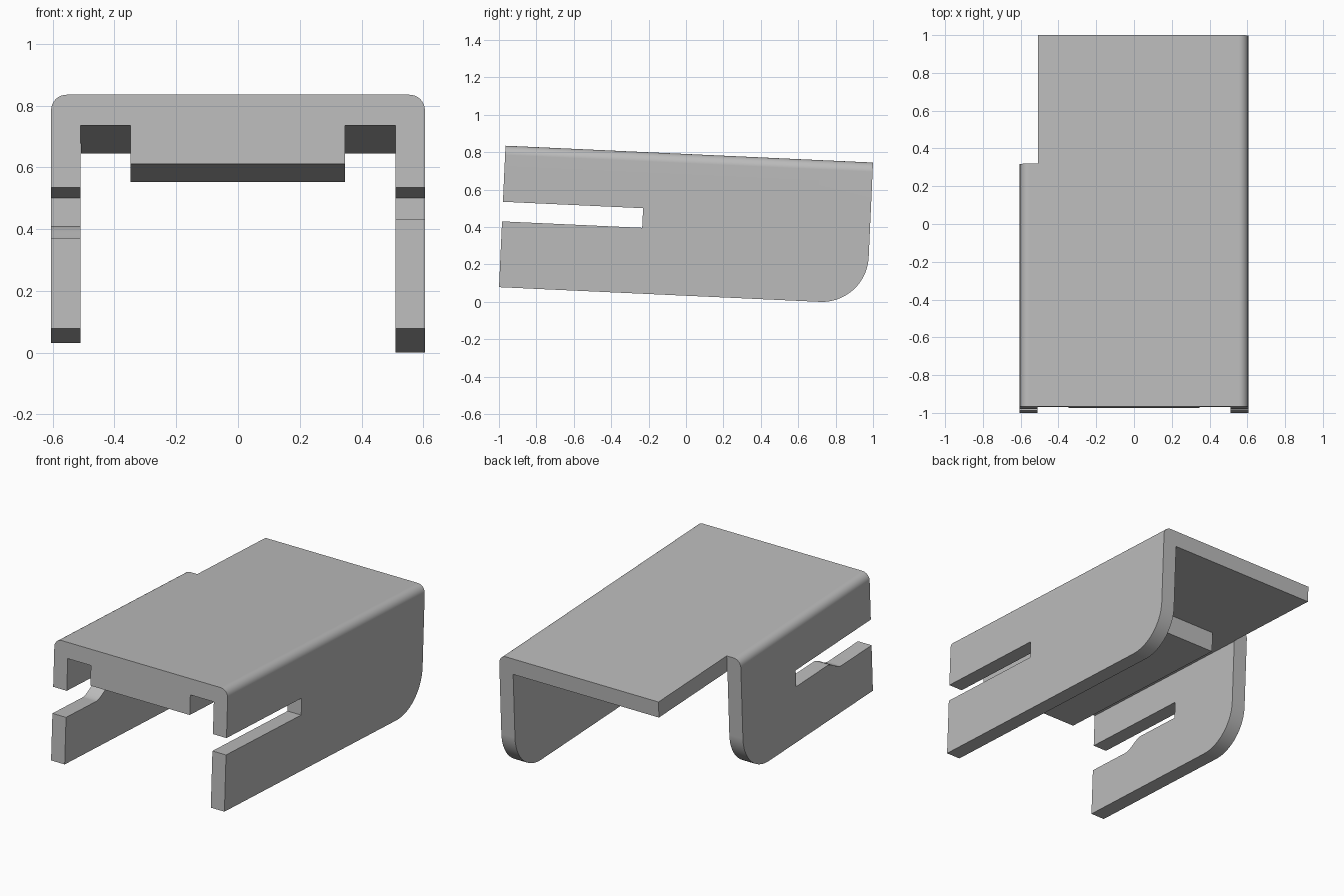
import bpy, bmesh, math
from mathutils import Vector

if "Cube" in bpy.data.objects:
    bpy.data.objects.remove(bpy.data.objects["Cube"], do_unlink=True)

# Main sizes, in the untilted frame: y runs back from the front, z down from the top
HALF, INNER, LENGTH, BOTTOM, THICK = 0.605, 0.51, 1.967, -0.757, 0.1
EDGE, CORNER, SHORT = 0.05, 0.25, 1.286
TILT = math.radians(-2.62)

grey = bpy.data.materials.new("grey")
grey.use_nodes = True
grey.diffuse_color = (0.5, 0.5, 0.5, 1)
grey.node_tree.nodes["Principled BSDF"].inputs["Base Color"].default_value = (0.5, 0.5, 0.5, 1)


def prism(name, points, offset):
    """Closed outline of 3D points, extruded along the offset."""
    bm = bmesh.new()
    face = bm.faces.new([bm.verts.new(p) for p in points])
    new = bmesh.ops.extrude_face_region(bm, geom=[face])["geom"]
    verts = [g for g in new if isinstance(g, bmesh.types.BMVert)]
    bmesh.ops.translate(bm, verts=verts, vec=Vector(offset))
    bmesh.ops.recalc_face_normals(bm, faces=bm.faces)
    mesh = bpy.data.meshes.new(name)
    bm.to_mesh(mesh)
    bm.free()
    mesh.materials.append(grey)
    obj = bpy.data.objects.new(name, mesh)
    bpy.context.collection.objects.link(obj)
    return obj


def side_prism(name, outline, x0, x1):
    return prism(name, [(x0, y, z) for y, z in outline], (x1 - x0, 0, 0))


def arc(cx, cz, r, a0, a1, n=14):
    angles = [math.radians(a0 + (a1 - a0) * i / n) for i in range(n + 1)]
    return [(cx + r * math.cos(a), cz + r * math.sin(a)) for a in angles]


def combine(body, tool, operation):
    mod = body.modifiers.new("combine", "BOOLEAN")
    mod.operation, mod.solver, mod.object = operation, "EXACT", tool
    bpy.context.view_layer.objects.active = body
    bpy.ops.object.modifier_apply(modifier=mod.name)
    bpy.data.objects.remove(tool, do_unlink=True)


def rear_outline(end, top):
    """Everything behind a wall end with a rounded lower corner."""
    curve = arc(end - CORNER, BOTTOM + CORNER, CORNER, 0, -90)
    low, far = BOTTOM - 0.1, LENGTH + 0.1
    outline = curve + [(end - CORNER, low), (far, low), (far, top)]
    return outline + [(end, top)] if top > 0 else outline


# Channel section with rounded outer top edges
right_half = [(INNER, -THICK), (INNER, BOTTOM), (HALF, BOTTOM)]
right_half += arc(HALF - EDGE, -EDGE, EDGE, 0, 90, 10)
section = right_half + [(-x, z) for x, z in reversed(right_half)]
body = prism("bracket_body", [(x, 0, z) for x, z in section], (0, LENGTH, 0))

# Raised pad under the top plate
rib = side_prism("rib", [(0, -0.05), (0, -0.225), (1.28, -0.225), (1.28, -0.05)], -0.348, 0.346)
combine(body, rib, "UNION")

# Wall ends: long wall on +x, short wall with a step in the plate on -x
combine(body, side_prism("long_end", rear_outline(LENGTH, BOTTOM + CORNER), 0.45, 0.7), "DIFFERENCE")
combine(body, side_prism("short_end", rear_outline(SHORT, 0.1), -0.7, -0.508), "DIFFERENCE")

# Front slots: a straight one, and one whose floor drops through a soft ramp
roof, floor, drop, depth = -0.3, -0.405, -0.465, 0.75
slot_back = [(-0.1, roof), (depth, roof), (depth, floor)]
combine(body, side_prism("plain_slot", slot_back + [(-0.1, floor)], 0.45, 0.7), "DIFFERENCE")
ramp = []
for i in range(13):
    t = i / 12
    ramp.append((0.44 - 0.14 * t, floor + (drop - floor) * t * t * (3 - 2 * t)))
combine(body, side_prism("ramp_slot", slot_back + ramp + [(-0.1, drop)], -0.7, -0.45), "DIFFERENCE")

# Smooth the rounded parts, keep the cuts crisp, then tilt into place
bpy.ops.object.select_all(action="DESELECT")
body.select_set(True)
bpy.context.view_layer.objects.active = body
bpy.ops.object.shade_smooth_by_angle(angle=math.radians(30))
normals = body.modifiers.new("flat_face_normals", "WEIGHTED_NORMAL")
normals.keep_sharp = True
body.rotation_euler = (TILT, 0, 0)
body.location = (0, -0.965, 0.835)
